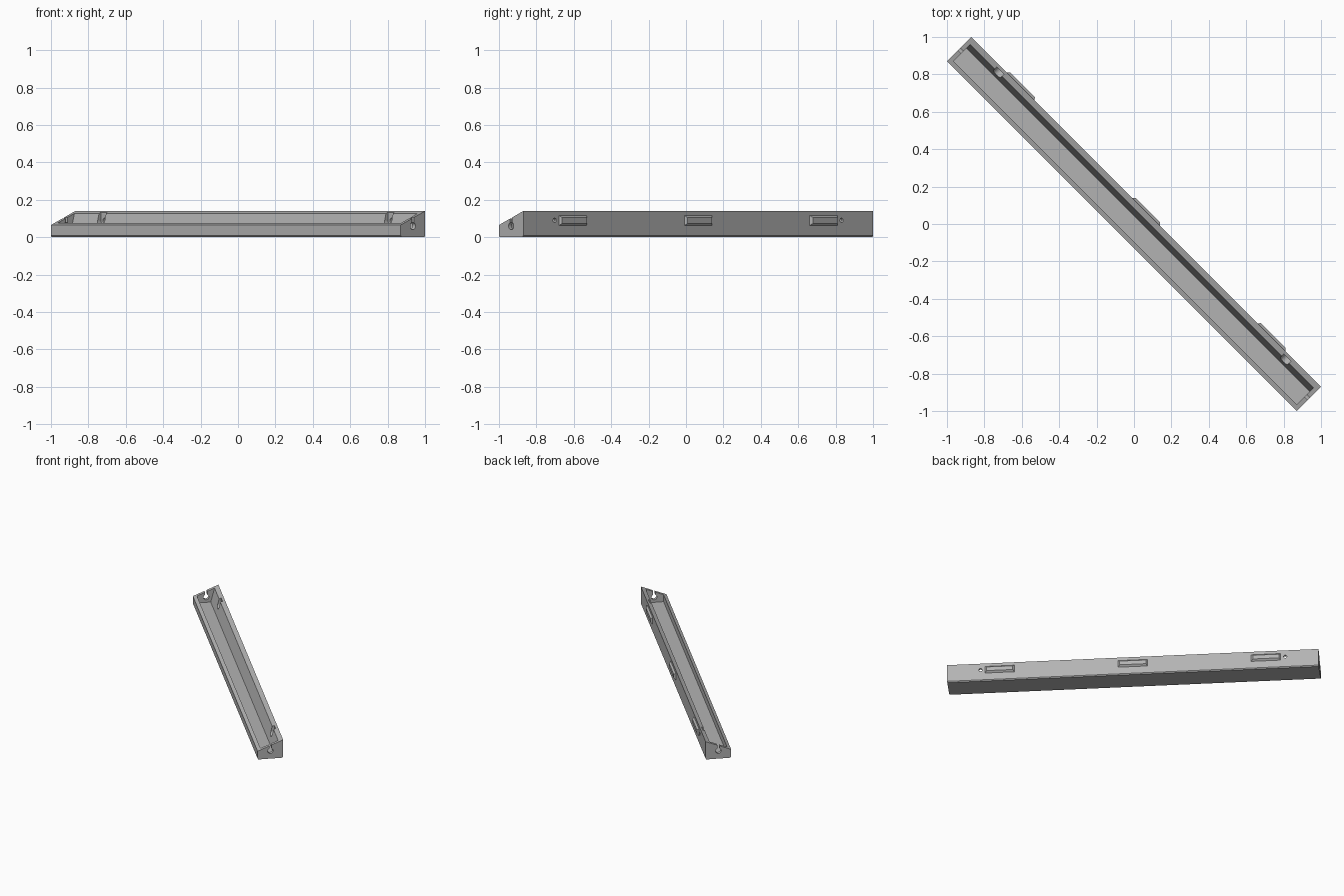
import bpy, bmesh, math
from mathutils import Matrix

old = bpy.data.objects.get("Cube")
if old:
    bpy.data.objects.remove(old, do_unlink=True)

grey = bpy.data.materials.new("plain grey")
grey.use_nodes = True
colour = (0.45, 0.45, 0.45, 1)
grey.diffuse_color = colour
grey.node_tree.nodes["Principled BSDF"].inputs["Base Color"].default_value = colour

HALF = 1.3225            # half length of the tray
TURN = Matrix.Rotation(math.radians(-45), 4, "Z")   # tray lies on the diagonal


def loft(name, rings):
    """Join matching point rings into a closed solid."""
    bm = bmesh.new()
    loops = [[bm.verts.new(TURN @ Matrix.Translation(p).translation) for p in r] for r in rings]
    n = len(loops[0])
    for a, b in zip(loops, loops[1:]):
        for i in range(n):
            j = (i + 1) % n
            bm.faces.new((a[i], a[j], b[j], b[i]))
    bm.faces.new(loops[0][::-1])
    bm.faces.new(loops[-1])
    bmesh.ops.recalc_face_normals(bm, faces=bm.faces)
    mesh = bpy.data.meshes.new(name)
    bm.to_mesh(mesh)
    bm.free()
    mesh.materials.append(grey)
    obj = bpy.data.objects.new(name, mesh)
    bpy.context.collection.objects.link(obj)
    return obj


def along(name, profile, half):
    """Extrude a (across, height) profile along the tray."""
    return loft(name, [[(s * half, v, z) for v, z in profile] for s in (-1, 1)])


def slot_outline(radius, half_slot, low, top):
    """Round hole centred at height low, with a slot rising to top."""
    a = math.asin(half_slot / radius)
    steps = 20
    pts = []
    for i in range(steps + 1):
        t = math.pi / 2 + a + (2 * math.pi - 2 * a) * i / steps
        pts.append((radius * math.cos(t), low + radius * math.sin(t)))
    return pts + [(half_slot, top), (-half_slot, top)]


def circle(radius, height):
    return [(radius * math.cos(math.tau * i / 20), height + radius * math.sin(math.tau * i / 20))
            for i in range(20)]


def cut(target, cutter):
    cutter.hide_render = True
    mod = target.modifiers.new("cut", "BOOLEAN")
    mod.operation = "DIFFERENCE"
    mod.solver = "EXACT"
    mod.object = cutter
    bpy.context.view_layer.objects.active = target
    bpy.ops.object.modifier_apply(modifier=mod.name)
    bpy.data.objects.remove(cutter, do_unlink=True)


# Tray body with a sloping rim and slightly chamfered base
tray = along("tray_body", [(-0.086, 0), (-0.092, 0.008), (-0.092, 0.065), (0.092, 0.14),
                           (0.092, 0.008), (0.086, 0)], HALF)

# Trough with a leaning back wall
cut(tray, along("trough_cutter", [(-0.067, 0.02), (-0.067, 0.2), (0.06, 0.2),
                                  (0.06, 0.125), (0.032, 0.02)], HALF - 0.025))

for s in (-1, 1):
    # Keyhole cable slot in each end wall
    shape = slot_outline(0.02, 0.008, 0.06, 0.2)
    cut(tray, loft("end_slot_cutter", [[(s * HALF + d, v, z) for v, z in shape]
                                       for d in (-0.04, 0.04)]))
    # Screw recess open to the rim, and its through hole
    u = s * 1.085
    shape = slot_outline(0.027, 0.0265, 0.09, 0.2)
    cut(tray, loft("recess_cutter", [[(u + x, v, z) for x, z in shape] for v in (0, 0.075)]))
    cut(tray, loft("screw_cutter", [[(u + x, v, z) for x, z in circle(0.012, 0.09)]
                                    for v in (0.04, 0.12)]))

# Bevelled locating pads on the back
for name, u in (("right_pad", -0.948), ("middle_pad", 0), ("left_pad", 0.948)):
    rings = []
    for v, inset in ((0.088, 0), (0.092, 0), (0.105, 0.012)):
        w, h = 0.105 - inset, 0.027 - inset
        rings.append([(u + a * w, v, 0.089 + b * h)
                      for a, b in ((-1, -1), (1, -1), (1, 1), (-1, 1))])
    loft(name, rings)
